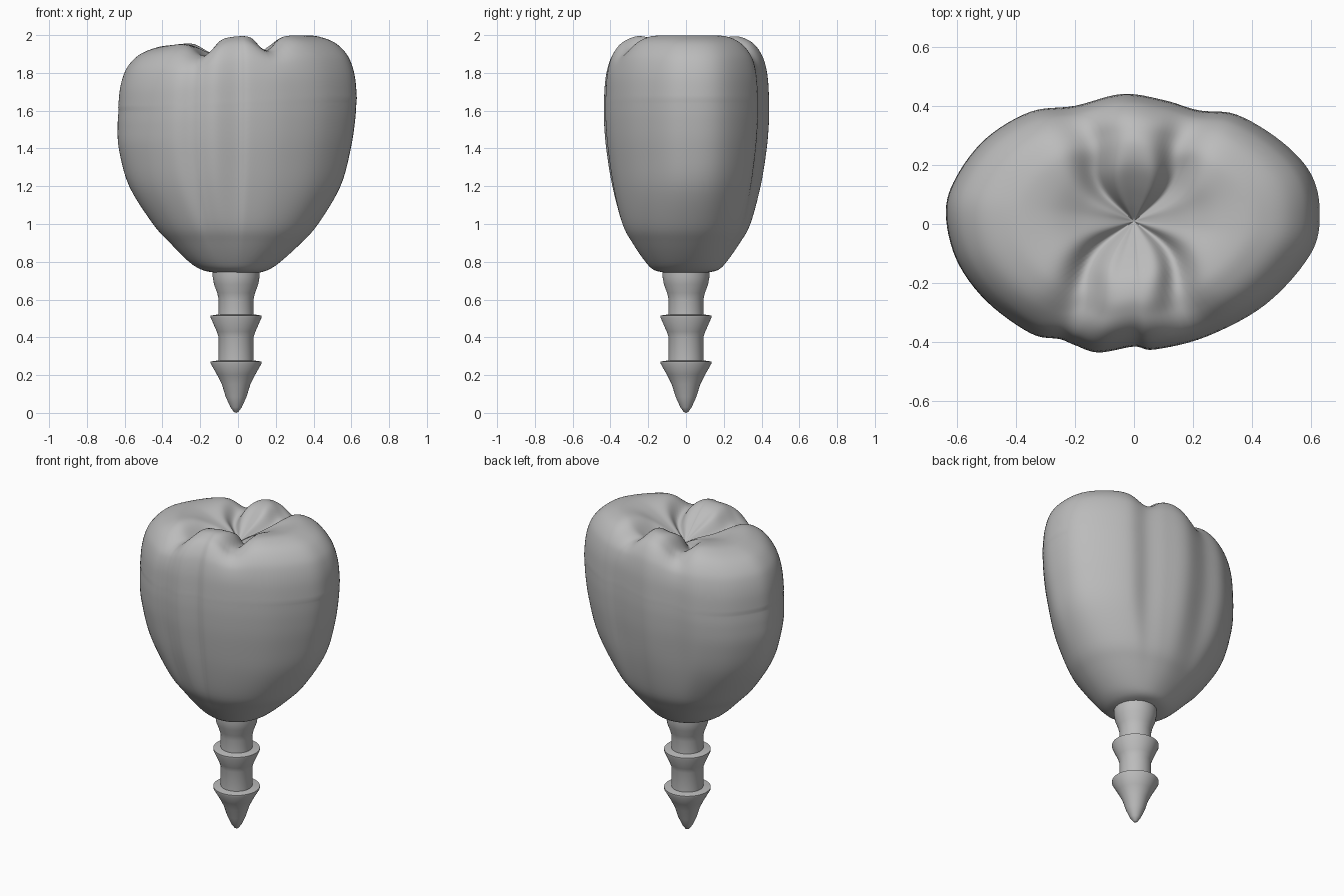
import bpy, bmesh, math
from mathutils import Vector

cube = bpy.data.objects.get("Cube")
if cube:
    bpy.data.objects.remove(cube, do_unlink=True)

grey = bpy.data.materials.new("plain grey")
grey.use_nodes = True
colour = (0.5, 0.5, 0.5, 1)
grey.diffuse_color = colour
grey.node_tree.nodes["Principled BSDF"].inputs["Base Color"].default_value = colour


def catmull(a, b, c, d, t):
    return 0.5 * (2 * b + (c - a) * t + (2 * a - 5 * b + 4 * c - d) * t * t
                  + (3 * b - a - 3 * c + d) * t ** 3)


def smooth_path(points, steps, closed=False):
    """Sample a smooth curve through the given points."""
    pts = [Vector(p) for p in points]
    n = len(pts)
    pick = (lambda i: pts[i % n]) if closed else (lambda i: pts[max(0, min(n - 1, i))])
    out = [catmull(pick(i - 1), pick(i), pick(i + 1), pick(i + 2), s / steps)
           for i in range(n if closed else n - 1) for s in range(steps)]
    return out if closed else out + [pts[-1]]


def smoothstep(low, high, value):
    t = max(0, min(1, (value - low) / (high - low)))
    return t * t * (3 - 2 * t)


def lathe_rings(name, rings, bottom, top):
    """Skin closed rings from bottom to top and close both ends with a fan."""
    bm = bmesh.new()
    loops = [[bm.verts.new(p) for p in ring] for ring in rings]
    n = len(loops[0])
    for low, high in zip(loops, loops[1:]):
        for i in range(n):
            j = (i + 1) % n
            bm.faces.new((low[i], low[j], high[j], high[i]))
    for loop, point in ((loops[0], bottom), (loops[-1], top)):
        tip = bm.verts.new(point)
        for i in range(n):
            bm.faces.new((loop[i], loop[(i + 1) % n], tip))
    bmesh.ops.recalc_face_normals(bm, faces=bm.faces)
    mesh = bpy.data.meshes.new(name)
    bm.to_mesh(mesh)
    bm.free()
    mesh.materials.append(grey)
    obj = bpy.data.objects.new(name, mesh)
    bpy.context.collection.objects.link(obj)
    bpy.ops.object.select_all(action="DESELECT")
    obj.select_set(True)
    bpy.context.view_layer.objects.active = obj
    return obj


# Crown outline at its widest, counter-clockwise from the +x side
outline = smooth_path([
    (.63, .04), (.6, .17), (.5, .28), (.35, .37), (.22, .385), (.1, .42),
    (-.04, .44), (-.2, .4), (-.35, .38), (-.5, .29), (-.6, .16), (-.635, .04),
    (-.6, -.12), (-.5, -.26), (-.35, -.37), (-.25, -.39), (-.2, -.41),
    (-.12, -.435), (0, -.415), (.07, -.425), (.25, -.38), (.45, -.27),
    (.6, -.1)], 6, closed=True)

# Crown wall: height, reach to -x, reach to +x, half depth
wall = smooth_path([
    (.742, .12, .11, .11), (.757, .19, .16, .17), (.8, .26, .225, .215),
    (.9, .36, .335, .285), (1, .45, .425, .34), (1.2, .575, .545, .393),
    (1.4, .628, .6, .425), (1.55, .635, .623, .437), (1.65, .63, .63, .438)], 5)

# Biting surface: share of the outline, ridge height, groove depth
dome = smooth_path([
    (1, 1.65, 0), (.985, 1.77, .005), (.95, 1.855, .02), (.9, 1.91, .035),
    (.82, 1.957, .055), (.72, 1.985, .07), (.6, 1.998, .08), (.45, 1.985, .085),
    (.3, 1.945, .07), (.15, 1.89, .037), (.02, 1.836, .004)], 6)

# Grooves: angle near the middle and angle near the rim
grooves = [(40, 62), (138, 116), (214, 236), (324, 299)]


def lean(x, z):
    """The -x side stands a little lower."""
    return .06 * smoothstep(.1, -.5, x) * smoothstep(1.3, 1.8, z)


def wall_ring(z, left, right, depth):
    ring = []
    blend = smoothstep(.76, 1.35, z)
    for p in outline:
        shaped = Vector((p.x / .633, p.y / .438))
        v = shaped.normalized().lerp(shaped, blend)
        x = v.x * (right if v.x > 0 else left)
        ring.append((x, v.y * depth, z - lean(x, z)))
    return ring


def dome_ring(share, ridge, depth):
    ring = []
    for p in outline:
        x, y = p.x * share, p.y * share + .01 * (1 - share)
        angle = math.degrees(math.atan2(p.y, p.x))
        cut = 0
        for inner, rim in grooves:
            line = inner + (rim - inner) * smoothstep(.15, .75, share)
            off = (angle - line + 180) % 360 - 180
            cut += math.exp(-(off / 13) ** 2)
        ring.append((x, y, ridge - depth * cut - lean(x, ridge) * smoothstep(0, .3, share)))
    return ring


rings = [wall_ring(*w) for w in wall] + [dome_ring(*d) for d in dome[1:]]
lathe_rings("crown", rings, (0, 0, .74), (0, .01, 1.83))
bpy.ops.object.shade_smooth()

# Barbed pin: radius and height from the tip upwards
pin = [(.012, .005), (.03, .03), (.055, .085), (.075, .15), (.1, .2), (.135, .262),
       (.135, .272), (.092, .278), (.092, .4), (.102, .43), (.135, .505),
       (.135, .515), (.092, .522), (.092, .6), (.1, .635), (.117, .68),
       (.124, .72), (.124, .75)]
sides = 48
pin_rings = [[(r * math.cos(a) - .01, r * math.sin(a), z)
              for a in (math.tau * i / sides for i in range(sides))]
             for r, z in pin]
lathe_rings("barbed_pin", pin_rings, (-.01, 0, 0), (-.01, 0, .76))
bpy.ops.object.shade_smooth_by_angle(angle=math.radians(40))
